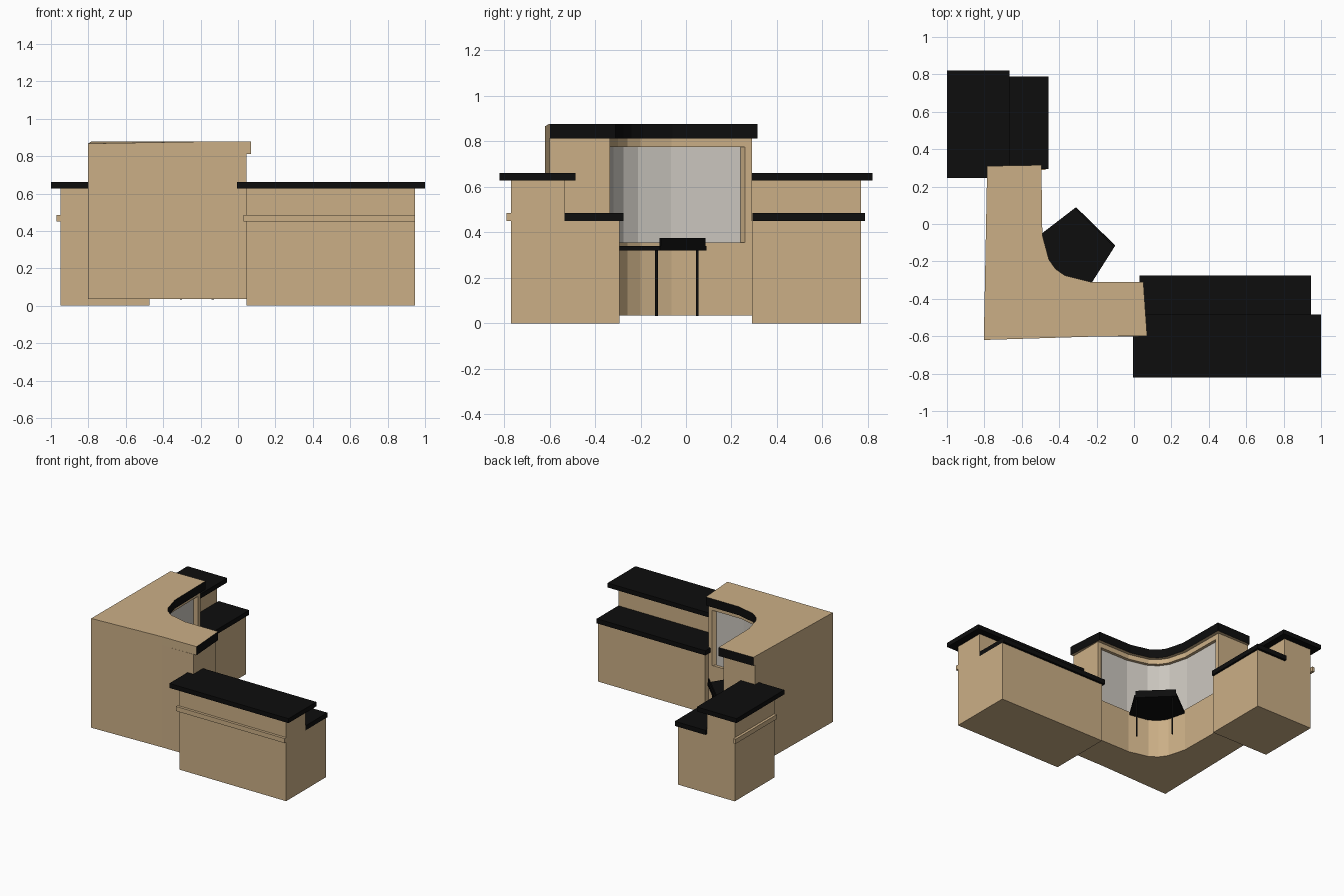
import bpy, bmesh
from mathutils import Vector

if "Cube" in bpy.data.objects:
    bpy.data.objects.remove(bpy.data.objects["Cube"])


def material(name, rgb):
    m = bpy.data.materials.new(name)
    m.diffuse_color = (*rgb, 1)
    m.use_nodes = True
    m.node_tree.nodes["Principled BSDF"].inputs["Base Color"].default_value = m.diffuse_color
    return m


TAN = material("tan_wall", (0.60, 0.43, 0.24))
BLACK = material("black_trim", (0.004, 0.004, 0.004))
GLASS = material("pale_glass", (0.60, 0.57, 0.52))


def prism(name, pts, z0, z1, mat, side_mat=None, sides=(), drop=None):
    """Extrude an outline; chosen sides get side_mat, drop lowers one top corner."""
    bm = bmesh.new()
    low = [bm.verts.new((x, y, z0)) for x, y in pts]
    top = [bm.verts.new((x, y, z1 - (drop or {}).get(i, 0))) for i, (x, y) in enumerate(pts)]
    bm.faces.new(low[::-1])
    bm.faces.new(top)
    n = len(pts)
    for i in range(n):
        j = (i + 1) % n
        f = bm.faces.new((low[i], low[j], top[j], top[i]))
        f.material_index = int(i in sides)
    bmesh.ops.recalc_face_normals(bm, faces=bm.faces)
    me = bpy.data.meshes.new(name)
    bm.to_mesh(me)
    bm.free()
    me.materials.append(mat)
    if side_mat:
        me.materials.append(side_mat)
    ob = bpy.data.objects.new(name, me)
    bpy.context.collection.objects.link(ob)
    return ob


def box(name, x0, x1, y0, y1, z0, z1, mat):
    return prism(name, [(x0, y0), (x1, y0), (x1, y1), (x0, y1)], z0, z1, mat)


def offset(line, d):
    """Shift an open polyline to its left by d."""
    pts = [Vector(p) for p in line]
    seg = [(b - a).normalized() for a, b in zip(pts, pts[1:])]
    nrm = [Vector((-t.y, t.x)) for t in seg]
    out = []
    for i, p in enumerate(pts):
        a, b = nrm[max(i - 1, 0)], nrm[min(i, len(nrm) - 1)]
        m = (a + b).normalized()
        out.append(tuple(p + m * d / m.dot(a)))
    return out


# Corner building: concave street front and plain back
front = [(0.05, -0.31), (-0.23, -0.31), (-0.37, -0.275), (-0.42, -0.24),
         (-0.455, -0.19), (-0.49, -0.06), (-0.495, 0.315)]
wall = offset(front, 0.025)
wall[0] = (0.045, wall[0][1])
wall[-1] = (wall[-1][0], 0.29)
pane = offset(front, 0.047)
back = [(-0.785, 0.29), (-0.803, -0.62), (-0.22, -0.602), (0.045, -0.60)]

prism("lower_wall", wall + back, 0.035, 0.355, TAN)
prism("lintel_wall", wall + back, 0.775, 0.812, TAN)

# Recessed curved window with slanted reveals
recess = [wall[0], (0.015, wall[0][1]), (-0.005, pane[0][1])] + pane[1:-1] + \
         [(pane[-1][0], 0.24), (wall[-1][0], 0.26), wall[-1]]
prism("window_wall", recess + back, 0.355, 0.775, TAN, GLASS,
      sides=range(2, len(recess) - 3))

# Roof with black cornice on the street side and both ends
roof = front + [(-0.785, 0.31), (-0.803, -0.62), (-0.22, -0.602), (0.07, -0.598)]
prism("roof_cornice", roof, 0.812, 0.877, TAN, BLACK,
      sides=[0, 1, 2, 3, 4, 5, 6, len(roof) - 1], drop={8: 0.01})

# Entrance canopy on two posts, with a blank sign board
prism("entrance_canopy", [(-0.31, 0.09), (-0.10, -0.115), (-0.23, -0.32), (-0.37, -0.292),
                          (-0.43, -0.255), (-0.47, -0.20), (-0.505, -0.06)], 0.32, 0.34, BLACK)
prism("sign_board", [(-0.308, 0.085), (-0.108, -0.11), (-0.114, -0.116), (-0.314, 0.079)],
      0.34, 0.375, BLACK)
for x, y in ((-0.305, 0.05), (-0.135, -0.13)):
    bpy.ops.mesh.primitive_cylinder_add(vertices=12, radius=0.006, depth=0.29,
                                        location=(x, y, 0.178))
    bpy.context.object.name = "canopy_post"
    bpy.context.object.data.materials.append(BLACK)

# Right wing
box("right_wing_lower", 0.045, 0.945, -0.77, -0.292, 0, 0.45, TAN)
box("right_wing_upper", 0.045, 0.945, -0.77, -0.535, 0.45, 0.628, TAN)
box("right_wing_roof", -0.005, 1.0, -0.82, -0.485, 0.628, 0.662, BLACK)
box("right_wing_ledge", 0.03, 0.945, -0.535, -0.275, 0.45, 0.485, BLACK)
box("right_wing_trim", 0.03, 0.945, -0.79, -0.77, 0.45, 0.485, TAN)

# Left wing
box("left_wing_lower", -0.95, -0.472, 0.29, 0.77, 0, 0.45, TAN)
box("left_wing_upper", -0.95, -0.715, 0.29, 0.77, 0.45, 0.628, TAN)
box("left_wing_roof", -1.0, -0.665, 0.245, 0.82, 0.628, 0.662, BLACK)
box("left_wing_ledge", -0.715, -0.457, 0.293, 0.788, 0.45, 0.485, BLACK)
box("left_wing_trim", -0.97, -0.95, 0.293, 0.788, 0.45, 0.485, TAN)
